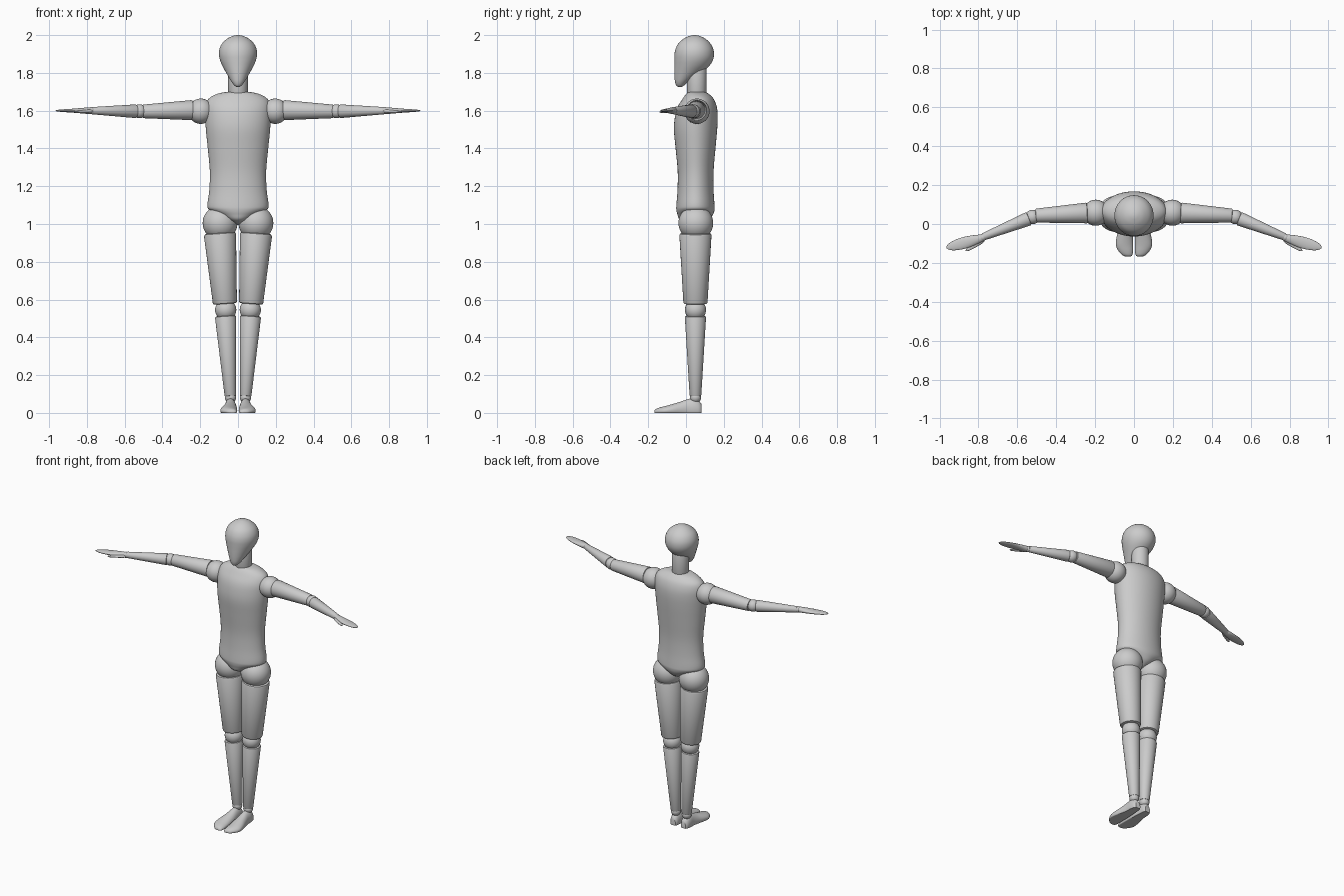
import bpy, bmesh, math
from mathutils import Vector

if "Cube" in bpy.data.objects:
    bpy.data.objects.remove(bpy.data.objects["Cube"])

SEG = 48
UP = (Vector((1, 0, 0)), Vector((0, 1, 0)), Vector((0, 0, 1)))


def finish(name, bm, mirror):
    bmesh.ops.recalc_face_normals(bm, faces=bm.faces)
    me = bpy.data.meshes.new(name)
    bm.to_mesh(me)
    bm.free()
    ob = bpy.data.objects.new(name, me)
    bpy.context.collection.objects.link(ob)
    bpy.ops.object.select_all(action='DESELECT')
    ob.select_set(True)
    bpy.context.view_layer.objects.active = ob
    bpy.ops.object.shade_smooth_by_angle(angle=math.radians(40))
    if mirror:
        ob.modifiers.new("mirror", 'MIRROR').use_mirror_merge = False
    return ob


def smooth(rows, n):
    """Catmull-Rom interpolation between stations."""
    out = []
    for i in range(len(rows) - 1):
        a, b, c, d = rows[max(i - 1, 0)], rows[i], rows[i + 1], rows[min(i + 2, len(rows) - 1)]
        for k in range(n):
            t = k / n
            out.append([0.5 * (2 * q + (r - p) * t + (2 * p - 5 * q + 4 * r - s) * t * t
                               + (3 * q - p - 3 * r + s) * t ** 3)
                        for p, q, r, s in zip(a, b, c, d)])
    out.append(rows[-1])
    return out


def loft(name, rows, origin=(0, 0, 0), frame=UP, n=4, floor=None, mirror=False):
    """Stations (w, u_min, u_max, v_min, v_max): ellipses stacked along w."""
    bm = bmesh.new()
    u_ax, v_ax, w_ax = frame
    rings = []
    for w, u0, u1, v0, v1 in (smooth(rows, n) if n > 1 else rows):
        ring = []
        for i in range(SEG):
            a = 2 * math.pi * i / SEG
            u = (u0 + u1) / 2 + (u1 - u0) / 2 * math.cos(a)
            v = (v0 + v1) / 2 + (v1 - v0) / 2 * math.sin(a)
            if floor is not None:
                v = max(v, floor)
            ring.append(bm.verts.new(Vector(origin) + u_ax * u + v_ax * v + w_ax * w))
        rings.append(ring)
    for r, s in zip(rings, rings[1:]):
        for i in range(SEG):
            j = (i + 1) % SEG
            bm.faces.new((r[i], r[j], s[j], s[i]))
    bm.faces.new(rings[0])
    bm.faces.new(rings[-1])
    return finish(name, bm, mirror)


def axis_frame(p0, p1):
    w = (Vector(p1) - Vector(p0)).normalized()
    side = Vector((0, 0, 1)) if abs(w.z) < 0.7 else Vector((0, 1, 0))
    u = side.cross(w).normalized()
    return u, side - w * side.dot(w), w


def limb(name, p0, p1, r0, r1, mirror=True):
    """Tapered rod with softened rims."""
    length = (Vector(p1) - Vector(p0)).length
    e0, e1 = r0 * 0.14, r1 * 0.14
    prof = [(0, r0 - e0), (e0 * 0.3, r0 - e0 * 0.3), (e0, r0),
            (length - e1, r1), (length - e1 * 0.3, r1 - e1 * 0.3), (length, r1 - e1)]
    loft(name, [(w, -r, r, -r, r) for w, r in prof], p0, axis_frame(p0, p1), 1, None, mirror)


def ball(name, loc, r):
    bm = bmesh.new()
    bmesh.ops.create_uvsphere(bm, u_segments=40, v_segments=24, radius=r)
    bmesh.ops.translate(bm, verts=bm.verts, vec=loc)
    finish(name, bm, True)


def leaf(name, p0, p1, prof):
    """Flat tapering shape: (w, half width, half thickness)."""
    loft(name, [(w, -a, a, -t, t) for w, a, t in prof], p0, axis_frame(p0, p1), 4, None, True)


# Head: round skull narrowing to a chin at the front
head = [(1.724, .004, -.036, -.026), (1.732, .018, -.05, -.012), (1.752, .034, -.058, .012),
        (1.78, .051, -.061, .052), (1.81, .068, -.062, .094), (1.84, .084, -.062, .126),
        (1.87, .096, -.062, .143), (1.90, .101, -.061, .148), (1.93, .097, -.054, .143),
        (1.96, .081, -.037, .126), (1.985, .051, -.006, .096), (1.997, .022, .024, .067),
        (2.0, .003, .042, .048)]
loft("head", [(z, -x, x, a, b) for z, x, a, b in head])
limb("neck", (0, .057, 1.66), (0, .057, 1.86), .052, .052, False)

# Torso: sloped shoulders, waist, and a wedge between the hips
torso = [(0.995, .006, .03, .07), (1.02, .055, -.03, .12), (1.05, .11, -.045, .143),
         (1.075, .152, -.051, .151), (1.10, .162, -.051, .151), (1.18, .152, -.045, .146),
         (1.28, .149, -.044, .146), (1.40, .16, -.055, .156), (1.50, .17, -.064, .165),
         (1.57, .174, -.058, .168), (1.62, .173, -.044, .163), (1.66, .158, -.02, .148),
         (1.685, .12, -.002, .125), (1.697, .075, .012, .105), (1.70, .03, .035, .08)]
loft("torso", [(z, -x, x, a, b) for z, x, a, b in torso])

# Legs
ball("hip_joint", (.095, .052, 1.005), .092)
limb("thigh", (.096, .05, .952), (.069, .05, .577), .085, .064)
ball("knee_joint", (.065, .05, .545), .056)
limb("shin", (.066, .05, .513), (.04, .05, .09), .056, .031)
ball("ankle_joint", (.04, .05, .082), .03)

# Feet: stations along y with inner x, outer x, height, flattened sole
foot = [(-.168, .018, .042, .010), (-.16, .009, .06, .02), (-.14, .005, .079, .028),
        (-.11, .004, .093, .036), (-.07, .004, .09, .047), (-.03, .005, .08, .059),
        (.01, .008, .072, .073), (.045, .01, .07, .077), (.07, .013, .065, .062),
        (.083, .02, .055, .045)]
loft("foot", [(y, a, b, -h * .4, h) for y, a, b, h in foot],
     frame=(UP[0], UP[2], UP[1]), floor=0.0, mirror=True)

# Arms
ball("shoulder_joint", (.197, .058, 1.597), .067)
limb("upper_arm", (.238, .057, 1.603), (.505, .043, 1.596), .053, .036)
ball("elbow_joint", (.522, .036, 1.597), .037)
limb("forearm", (.54, .028, 1.597), (.775, -.066, 1.6), .036, .019)
ball("wrist_joint", (.778, -.069, 1.6), .019)

# Hands: mitten and separate thumb
leaf("hand", (.775, -.07, 1.6), (.965, -.122, 1.6),
     [(0, .016, .015), (.02, .021, .017), (.06, .027, .014), (.11, .03, .01),
      (.16, .024, .007), (.187, .013, .004), (.197, .002, .001)])
leaf("thumb", (.77, -.082, 1.597), (.866, -.138, 1.593),
     [(0, .004, .004), (.015, .01, .009), (.05, .011, .008), (.09, .009, .006),
      (.106, .005, .004), (.111, .001, .001)])
